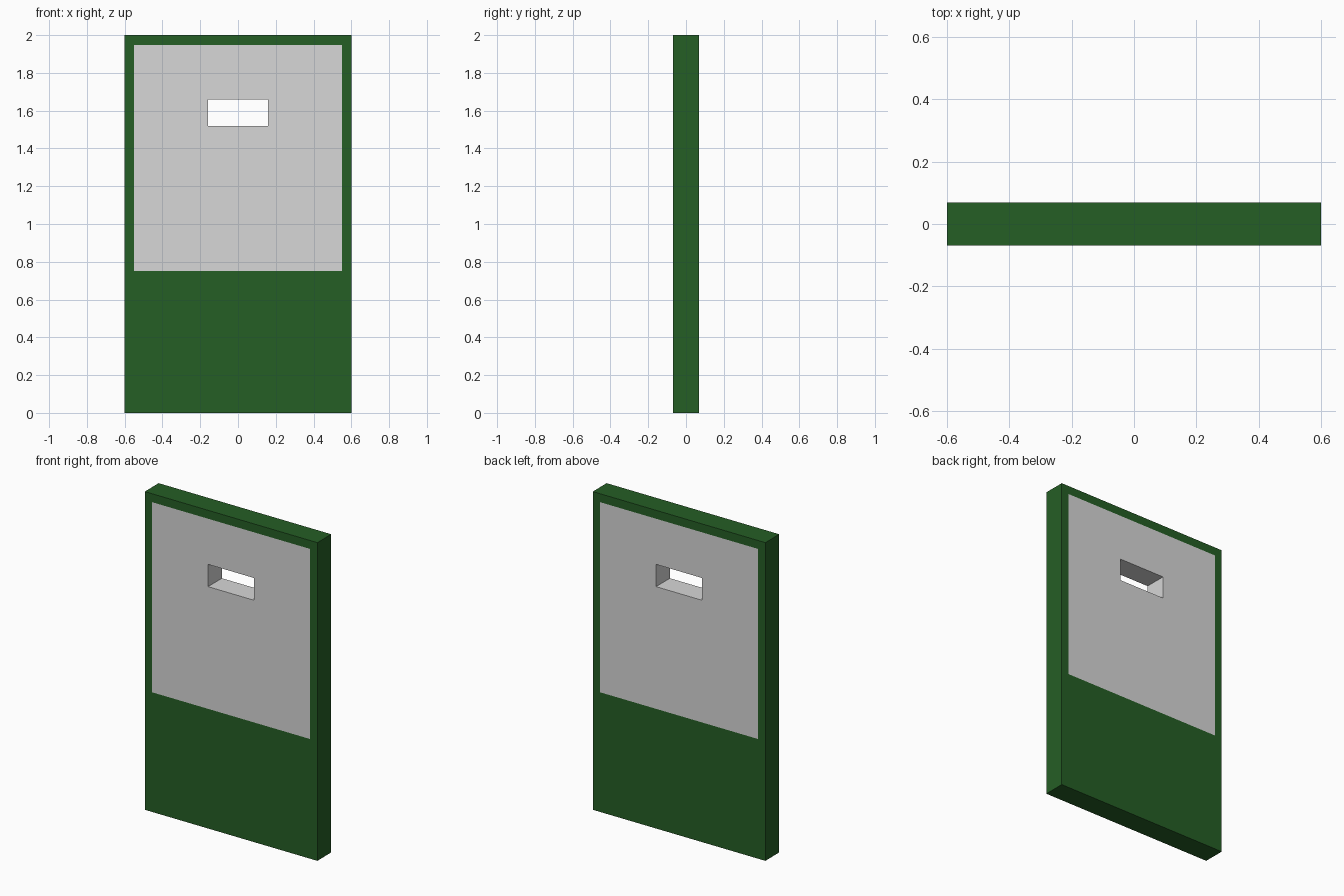
import bpy
import bmesh

if "Cube" in bpy.data.objects:
    bpy.data.objects.remove(bpy.data.objects["Cube"])

HALF_T = 0.069                      # half thickness
XS = [-0.6, -0.55, -0.16, 0.16, 0.55, 0.6]
ZS = [0.0, 0.752, 1.52, 1.66, 1.947, 2.0]


def material(name, rgb):
    m = bpy.data.materials.new(name)
    m.diffuse_color = (*rgb, 1.0)
    m.use_nodes = True
    m.node_tree.nodes["Principled BSDF"].inputs["Base Color"].default_value = m.diffuse_color
    return m


green = material("dark green", (0.0185, 0.112, 0.0185))
grey = material("light grey", (0.68, 0.68, 0.68))

# Front sheet: grid of cells, leaving out the viewing slot
bm = bmesh.new()
grid = [[bm.verts.new((x, -HALF_T, z)) for z in ZS] for x in XS]
for i in range(len(XS) - 1):
    for j in range(len(ZS) - 1):
        if (i, j) != (2, 2):
            bm.faces.new((grid[i][j], grid[i + 1][j],
                          grid[i + 1][j + 1], grid[i][j + 1]))

# Thicken the sheet into a slab; the slot gets its inner walls
ext = bmesh.ops.extrude_face_region(bm, geom=bm.faces[:], use_keep_orig=True)
back = [g for g in ext["geom"] if isinstance(g, bmesh.types.BMVert)]
bmesh.ops.translate(bm, verts=back, vec=(0, 2 * HALF_T, 0))
bmesh.ops.recalc_face_normals(bm, faces=bm.faces[:])

# Grey inside the frame on both sides, and in the slot; green elsewhere
for f in bm.faces:
    c = f.calc_center_median()
    f.material_index = int(abs(c.x) < XS[4] and ZS[1] < c.z < ZS[4])

mesh = bpy.data.meshes.new("door_panel")
bm.to_mesh(mesh)
bm.free()
mesh.materials.append(green)
mesh.materials.append(grey)
door = bpy.data.objects.new("door_panel", mesh)
bpy.context.collection.objects.link(door)
